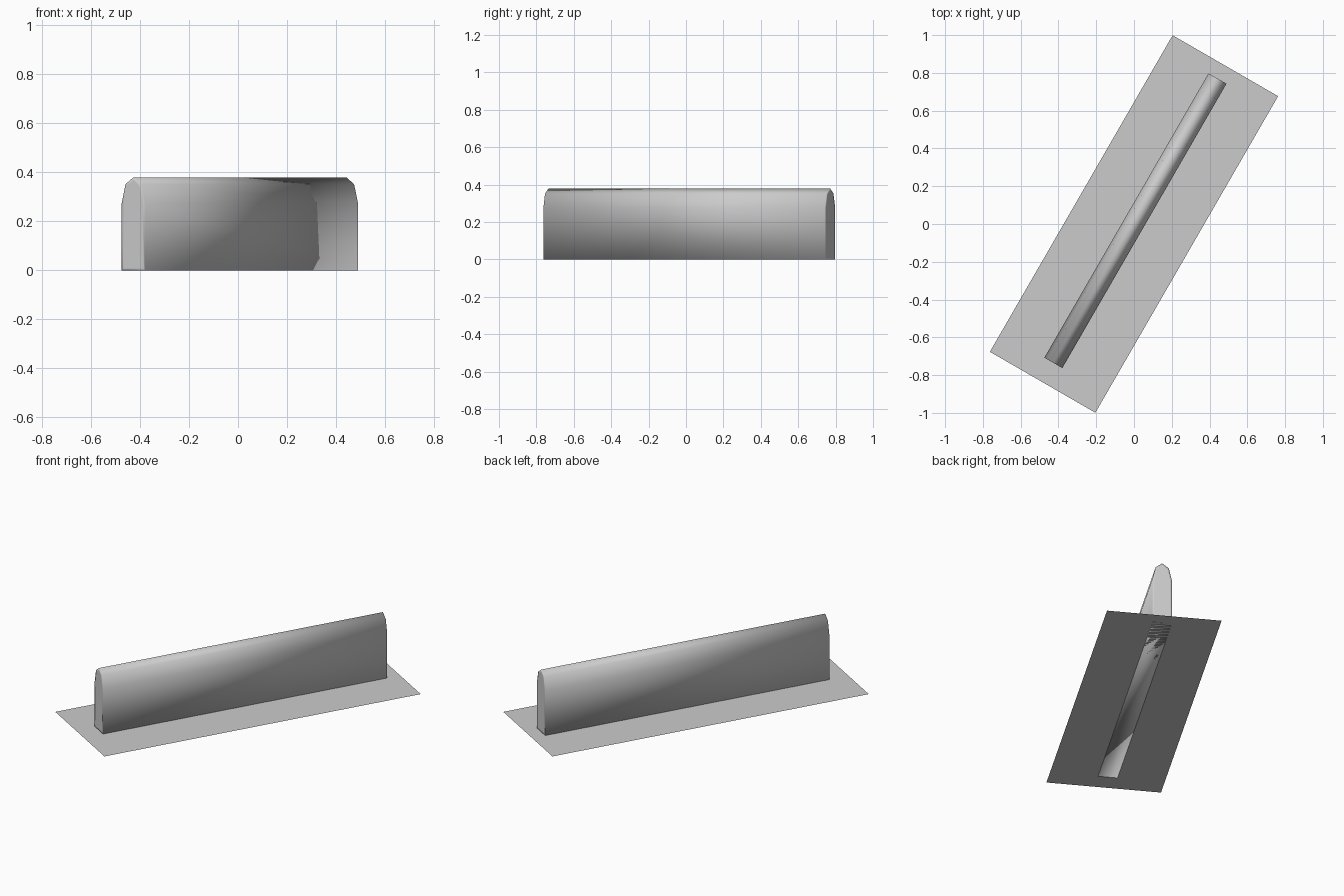
import bpy, bmesh, math
from mathutils import Matrix

cube = bpy.data.objects.get("Cube")
if cube:
    bpy.data.objects.remove(cube, do_unlink=True)

TURN = Matrix.Rotation(math.radians(60), 4, "Z")

grey = bpy.data.materials.new("plain grey")
grey.use_nodes = True
colour = (0.6, 0.6, 0.6, 1)
grey.diffuse_color = colour
grey.node_tree.nodes["Principled BSDF"].inputs["Base Color"].default_value = colour


def add_object(name, bm, location):
    mesh = bpy.data.meshes.new(name)
    bm.to_mesh(mesh)
    bm.free()
    mesh.materials.append(grey)
    obj = bpy.data.objects.new(name, mesh)
    obj.matrix_world = Matrix.Translation(location) @ TURN
    bpy.context.collection.objects.link(obj)
    return obj


# Thin ground sheet: a single rectangle
bm = bmesh.new()
bmesh.ops.create_grid(bm, x_segments=1, y_segments=1, size=0.5)
bmesh.ops.scale(bm, vec=(1.935, 0.645, 1), verts=bm.verts)
add_object("ground_sheet", bm, (0, 0, 0))

# Barrier wall: half profile mirrored, then extruded along its length
LENGTH = 1.738
half = [(0.055, 0), (0.055, 0.275), (0.037, 0.352)]
profile = half + [(0, 0.38)] + [(-y, z) for y, z in reversed(half)]
bm = bmesh.new()
start = bm.faces.new([bm.verts.new((-LENGTH / 2, y, z)) for y, z in profile])
extruded = bmesh.ops.extrude_face_region(bm, geom=[start], use_keep_orig=True)
moved = [g for g in extruded["geom"] if isinstance(g, bmesh.types.BMVert)]
bmesh.ops.translate(bm, vec=(LENGTH, 0, 0), verts=moved)
bmesh.ops.recalc_face_normals(bm, faces=bm.faces)

# Narrow rim around both end faces keeps their centres flat under smooth shading
ends = [f for f in bm.faces if abs(f.normal.x) > 0.9]
bmesh.ops.inset_individual(bm, faces=ends, thickness=0.012)
for face in bm.faces:
    face.smooth = True
add_object("barrier_wall", bm, (0.0075, 0.0175, 0))
